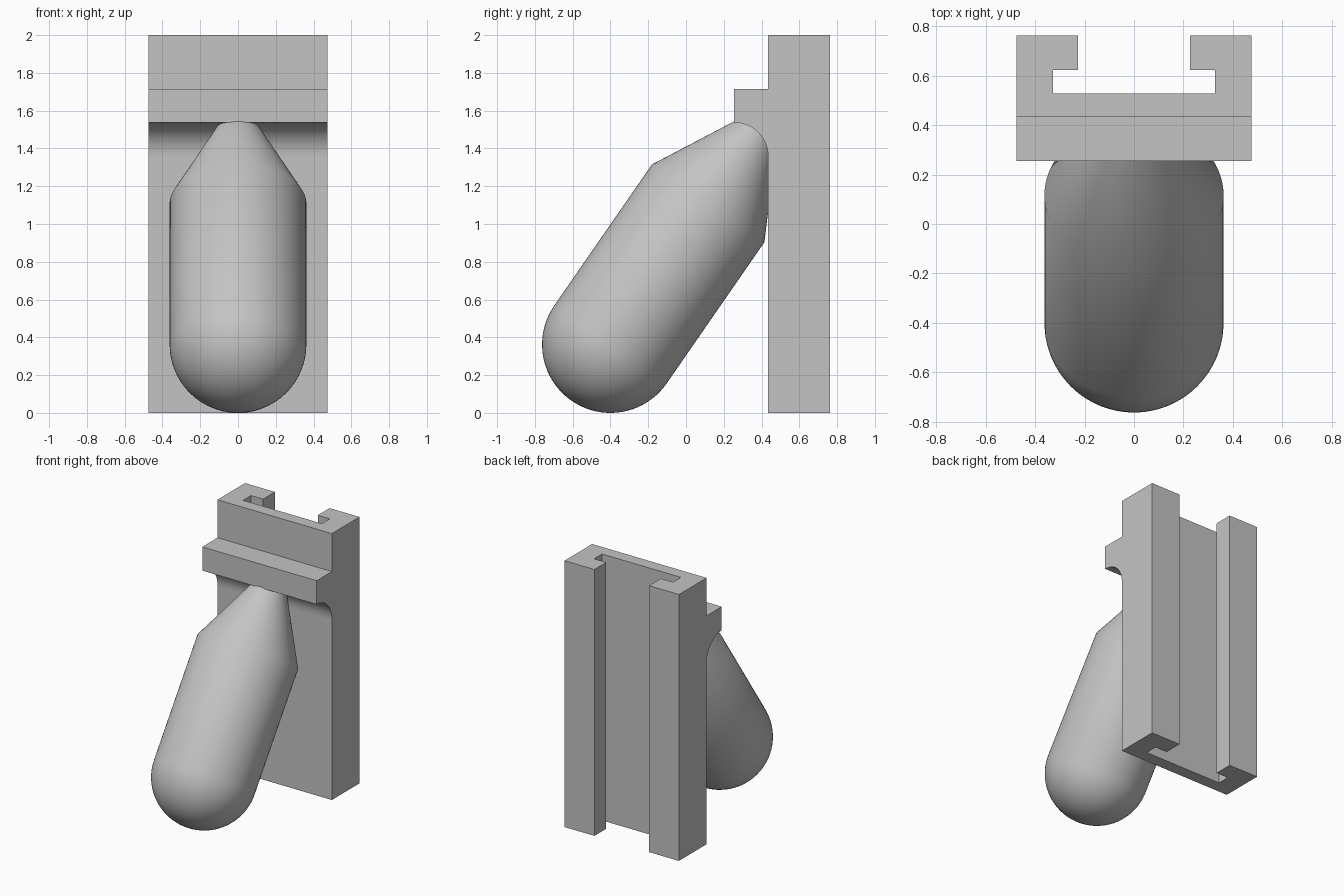
import bpy, bmesh
from math import sin, cos, pi, radians, atan2
from mathutils import Matrix, Vector

if "Cube" in bpy.data.objects:
    bpy.data.objects.remove(bpy.data.objects["Cube"], do_unlink=True)

grey = bpy.data.materials.new("plain_grey")
grey.use_nodes = True
colour = (0.55, 0.55, 0.55, 1)
grey.diffuse_color = colour
grey.node_tree.nodes["Principled BSDF"].inputs["Base Color"].default_value = colour

HALF_WIDTH = 0.475
PLATE_FRONT, PLATE_BACK = 0.435, 0.762


def finish(name, bm, smooth=False):
    bmesh.ops.recalc_face_normals(bm, faces=bm.faces)
    mesh = bpy.data.meshes.new(name)
    bm.to_mesh(mesh)
    bm.free()
    mesh.materials.append(grey)
    obj = bpy.data.objects.new(name, mesh)
    bpy.context.collection.objects.link(obj)
    if smooth:
        bpy.ops.object.select_all(action="DESELECT")
        obj.select_set(True)
        bpy.context.view_layer.objects.active = obj
        bpy.ops.object.shade_smooth_by_angle(angle=radians(30))
    return obj


def prism(name, points, direction, smooth=False):
    """Extrude a closed outline along a direction."""
    bm = bmesh.new()
    face = bm.faces.new([bm.verts.new(p) for p in points])
    out = bmesh.ops.extrude_face_region(bm, geom=[face], use_keep_orig=True)
    moved = [g for g in out["geom"] if isinstance(g, bmesh.types.BMVert)]
    bmesh.ops.translate(bm, verts=moved, vec=direction)
    return finish(name, bm, smooth)


# Back plate: channel section with inward lips, mirrored about x = 0
half = [(HALF_WIDTH, PLATE_FRONT), (HALF_WIDTH, PLATE_BACK), (0.227, PLATE_BACK),
        (0.227, 0.622), (0.327, 0.622), (0.327, 0.528)]
section = half + [(-x, y) for x, y in reversed(half)]
prism("channel_plate", [(x, y, 0) for x, y in section], (0, 0, 2))

# Ledge across the plate with a concave fillet underneath
radius, top = 0.18, 1.715
front, centre_z = PLATE_FRONT - radius, 1.357
cove = [(front + radius * sin(a), centre_z + radius * cos(a))
        for a in (i * pi / 32 for i in range(17))]
outline = [(PLATE_FRONT, top), (front, top)] + cove
prism("coved_ledge", [(-HALF_WIDTH, y, z) for y, z in outline],
      (2 * HALF_WIDTH, 0, 0), smooth=True)

# Leaning peg: round end, straight shaft and tapered tip buried in the plate
r, shaft = 0.362, 0.909
profile = [(r * sin(a), -r * cos(a)) for a in (i * pi / 40 for i in range(21))]
profile += [(r, shaft), (0.04, shaft + 0.615), (0, shaft + 0.615)]
bm = bmesh.new()
verts = [bm.verts.new((x, 0, z)) for x, z in profile]
edges = [bm.edges.new(pair) for pair in zip(verts, verts[1:])]
bmesh.ops.spin(bm, geom=verts + edges, cent=(0, 0, 0), axis=(0, 0, 1),
               angle=2 * pi, steps=80, use_merge=True)
bmesh.ops.remove_doubles(bm, verts=bm.verts, dist=0.0005)
lean = atan2(0.569, 0.822)
bm.transform(Matrix.Translation(Vector((0, -0.4, r)))
             @ Matrix.Rotation(-lean, 4, "X"))
finish("leaning_peg", bm, smooth=True)
